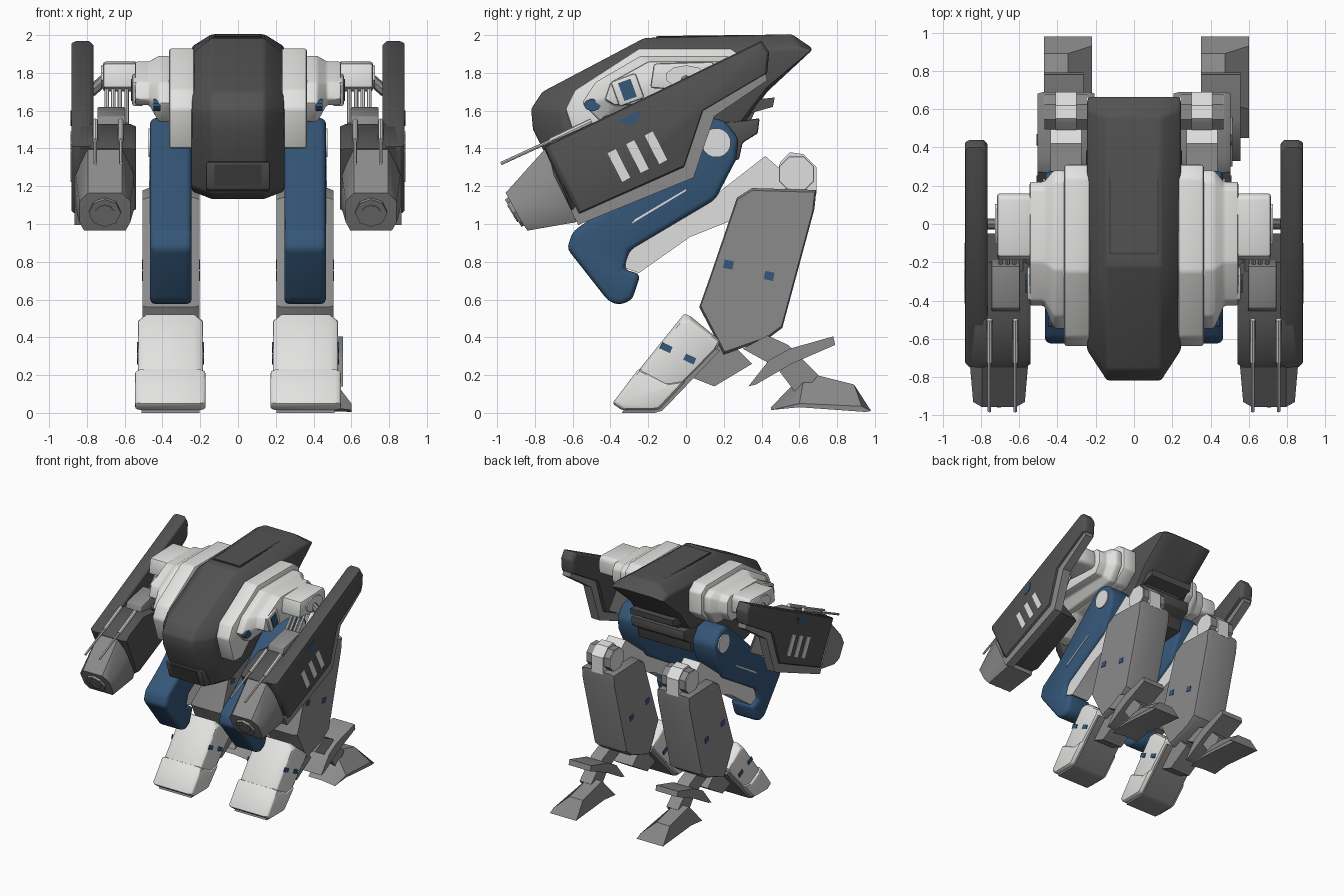
import bpy, bmesh, math
from mathutils import Vector


def material(name, r, g, b):
    m = bpy.data.materials.new(name)
    m.diffuse_color = (r, g, b, 1)
    return m


DARK = material("charcoal", 0.085, 0.085, 0.085)
TRIM = material("dark trim", 0.055, 0.055, 0.055)
GREY = material("mid grey", 0.26, 0.26, 0.26)
LIGHT = material("light grey", 0.74, 0.74, 0.74)
WHITE = material("off white", 0.76, 0.76, 0.75)
BLUE = material("navy blue", 0.035, 0.095, 0.19)


def finish(name, bm, mat, bevel=0, seg=2, mirror=True):
    bmesh.ops.recalc_face_normals(bm, faces=bm.faces)
    if bevel:
        edges = [e for e in bm.edges if e.is_manifold and e.calc_face_angle() > 0.4]
        bmesh.ops.bevel(bm, geom=edges, offset=bevel, segments=seg, profile=0.5,
                        affect='EDGES', clamp_overlap=True)
    me = bpy.data.meshes.new(name)
    bm.to_mesh(me)
    bm.free()
    me.materials.append(mat)
    ob = bpy.data.objects.new(name, me)
    bpy.context.collection.objects.link(ob)
    if mirror:
        ob.modifiers.new("Mirror", 'MIRROR').use_mirror_merge = False
    bpy.ops.object.select_all(action='DESELECT')
    ob.select_set(True)
    bpy.context.view_layer.objects.active = ob
    bpy.ops.object.shade_smooth_by_angle(angle=math.radians(33))
    return ob


def loft(name, sections, mat, **kw):
    """Join (x, [(y, z)...]) sections into a closed solid."""
    bm = bmesh.new()
    rings = [[bm.verts.new((x, y, z)) for y, z in p] for x, p in sections]
    for a, b in zip(rings, rings[1:]):
        for i in range(len(a)):
            j = (i + 1) % len(a)
            bm.faces.new((a[i], a[j], b[j], b[i]))
    bm.faces.new(rings[0])
    bm.faces.new(rings[-1])
    return finish(name, bm, mat, **kw)


def shrink(p, s):
    cy, cz = sum(q[0] for q in p) / len(p), sum(q[1] for q in p) / len(p)
    return [(cy + (y - cy) * s, cz + (z - cz) * s) for y, z in p]


def prism(name, x0, x1, p, mat, cham=0, s=0.9, **kw):
    if cham:
        sec = [(x0, shrink(p, s)), (x0 + cham, p), (x1 - cham, p), (x1, shrink(p, s))]
    else:
        sec = [(x0, p), (x1, p)]
    return loft(name, sec, mat, **kw)


def hull(name, pts, mat, **kw):
    bm = bmesh.new()
    for p in pts:
        bm.verts.new(p)
    bmesh.ops.convex_hull(bm, input=bm.verts)
    bmesh.ops.dissolve_limit(bm, angle_limit=0.02, verts=bm.verts, edges=bm.edges)
    return finish(name, bm, mat, **kw)


def rod(name, a, b, r, mat, n=8):
    a, b = Vector(a), Vector(b)
    q = (b - a).to_track_quat('Z', 'Y')
    bm = bmesh.new()
    bmesh.ops.create_cone(bm, cap_ends=True, segments=n, radius1=r, radius2=r, depth=(b - a).length)
    for v in bm.verts:
        v.co = q @ v.co + (a + b) / 2
    return finish(name, bm, mat)


def circle(cy, cz, r, n, ry=None):
    return [(cy + (ry or r) * math.cos((i + .5) * math.tau / n),
             cz + r * math.sin((i + .5) * math.tau / n)) for i in range(n)]


def tilted(cy, cz, hu, hv, deg):
    c, s = math.cos(math.radians(deg)), math.sin(math.radians(deg))
    return [(cy + u * c - v * s, cz + u * s + v * c)
            for u, v in ((-hu, -hv), (hu, -hv), (hu, hv), (-hu, hv))]


# Main hull with rounded top and narrowed nose
mid = [(0.56, 2.005), (-0.22, 1.985), (-0.76, 1.7), (-0.82, 1.61), (-0.81, 1.5), (-0.64, 1.16),
       (-0.52, 1.13), (0.2, 1.38), (0.43, 1.7), (0.67, 1.93)]
side = [(0.59, 1.94), (-0.2, 1.9), (-0.6, 1.68), (-0.66, 1.6), (-0.65, 1.5), (-0.54, 1.2),
        (-0.44, 1.17), (0.2, 1.42), (0.43, 1.72), (0.67, 1.92)]
loft("hull", [(-0.245, side), (-0.14, mid), (0.14, mid), (0.245, side)], DARK,
     bevel=0.015, mirror=False)
prism("hull_top_panel", -0.13, 0.13, [(0.52, 1.99), (-0.16, 1.98), (-0.16, 1.992), (0.52, 2.0)],
      TRIM, mirror=False)
prism("hull_top_panel_inset", -0.12, 0.12, [(0.51, 1.99), (-0.15, 1.98), (-0.15, 1.995), (0.51, 2.003)],
      DARK, mirror=False)
prism("chin_box", -0.17, 0.17, [(-0.74, 1.33), (-0.69, 1.18), (-0.5, 1.16), (-0.5, 1.33)], DARK,
      bevel=0.012, mirror=False)
prism("chin_intake", -0.125, 0.125, [(-0.741, 1.315), (-0.703, 1.205), (-0.69, 1.205), (-0.73, 1.315)],
      TRIM, mirror=False)

# Rear vents and pelvis
prism("rear_upper_fin", -0.2, 0.2, [(0.0, 1.62), (0.2, 1.64), (0.47, 1.67), (0.46, 1.62), (0.28, 1.57), (0, 1.55)],
      DARK, mirror=False)
prism("rear_block", -0.17, 0.17, [(0, 1.75), (0.42, 1.72), (0.3, 1.45), (0, 1.4)], DARK, mirror=False)
prism("pelvis", -0.25, 0.25, [(0.0, 1.55), (0.25, 1.54), (0.39, 1.56), (0.38, 1.48), (0.3, 1.43),
                             (0.28, 1.34), (0.0, 1.32)], DARK, bevel=0.01, mirror=False)

# Stepped shoulder armour
inner = [(-0.25, 1.93), (-0.59, 1.71), (-0.64, 1.61), (-0.57, 1.4), (-0.46, 1.4), (-0.3, 1.55),
         (0.2, 1.6), (0.31, 1.7), (0.31, 1.88), (0.24, 1.93)]
prism("shoulder_inner", 0.23, 0.365, inner, WHITE, bevel=0.015)
middle = [(-0.24, 1.89), (-0.48, 1.75), (-0.55, 1.64), (-0.45, 1.54), (0.2, 1.6), (0.28, 1.72), (0.28, 1.85), (0.22, 1.89)]
outer = [(-0.2, 1.86), (-0.4, 1.75), (-0.43, 1.66), (-0.38, 1.63), (0.17, 1.64), (0.22, 1.72), (0.22, 1.82), (0.18, 1.86)]
loft("shoulder_outer", [(0.36, middle), (0.42, middle), (0.47, outer), (0.545, outer)], WHITE, bevel=0.012)
prism("shoulder_badge", 0.41, 0.447, circle(-0.495, 1.63, 0.032, 12, 0.045), BLUE)
prism("shoulder_frame", 0.5, 0.56, tilted(-0.31, 1.71, 0.07, 0.07, 20), WHITE, bevel=0.012)
prism("shoulder_marking", 0.55, 0.566, tilted(-0.31, 1.71, 0.035, 0.05, 20), BLUE)

# Upper arm, cables and elbow block
prism("upper_arm", 0.53, 0.715, [(-0.19, 1.72), (-0.17, 1.85), (0.14, 1.86), (0.16, 1.83), (0.16, 1.72), (0.13, 1.7)],
      WHITE, bevel=0.015)
prism("upper_arm_cap", 0.7, 0.725, circle(0, 1.78, 0.06, 10, 0.11), WHITE)
rod("shield_pivot", (0.7, 0.0, 1.77), (0.78, 0.0, 1.7), 0.03, GREY)
for i in range(4):
    x = 0.59 + i * 0.035
    rod("arm_cable", (x, -0.24, 1.53), (x, -0.08, 1.73), 0.012, LIGHT)
prism("elbow_block", 0.595, 0.745, [(-0.47, 1.48), (-0.44, 1.57), (-0.22, 1.62), (-0.18, 1.45)], GREY, bevel=0.008)

# Arm gun housing and shield
prism("gun_housing", 0.54, 0.86, [(-0.75, 1.4), (-0.71, 1.44), (-0.5, 1.53), (-0.2, 1.5), (-0.05, 1.3), (-0.56, 1.06), (-0.6, 1.06)],
      DARK, cham=0.03, s=0.93)
shield = [(-0.75, 1.41), (0.4, 1.97), (0.44, 1.91), (0.43, 1.8), (0.09, 1.6), (-0.01, 1.3), (-0.57, 1.05)]
loft("shield", [(0.765, shrink(shield, 0.95)), (0.785, shield), (0.86, shield), (0.882, shrink(shield, 0.97))], DARK, bevel=0.006)
prism("shield_border", 0.79, 0.865, [(-0.61, 1.07), (-0.57, 0.995), (0.04, 1.245), (0.15, 1.57), (0.43, 1.76), (0.42, 1.8), (0.08, 1.62)], GREY)
for i in range(3):
    prism("shield_slot", 0.877, 0.886, tilted(-0.355 + i * 0.098, 1.31 + i * 0.047, 0.024, 0.085, 27), LIGHT)
prism("shield_badge", 0.877, 0.886, [(-0.36, 1.55), (-0.24, 1.6), (-0.25, 1.55), (-0.3, 1.52)], BLUE)

# Muzzle and barrels
muzzle = [(0.705 + s * w, y, z) for s in (-1, 1) for w, y, z in
          ((0.09, -0.735, 1.41), (0.155, -0.7, 1.26), (0.155, -0.61, 1.08), (0.12, -0.58, 1.01),
           (0.09, -0.955, 1.165), (0.135, -0.93, 1.12), (0.135, -0.87, 1.01), (0.11, -0.84, 0.965))]
hull("muzzle", muzzle, GREY)
rod("muzzle_ring", (0.705, -0.82, 1.115), (0.705, -0.915, 1.057), 0.085, GREY, 8)
rod("muzzle_bore", (0.705, -0.82, 1.115), (0.705, -0.92, 1.054), 0.052, GREY, 10)
for x in (0.62, 0.755):
    rod("thin_barrel", (x, -0.98, 1.32), (x, -0.5, 1.54), 0.009, LIGHT)
    rod("barrel_sleeve", (x, -0.72, 1.44), (x, -0.5, 1.545), 0.015, LIGHT)

# Thighs with hip discs
thigh = [(0.05, 1.52), (0.12, 1.565), (0.21, 1.545), (0.28, 1.45), (0.265, 1.34), (0.155, 1.13), (-0.3, 0.86),
         (-0.33, 0.76), (-0.24, 0.735), (-0.285, 0.6), (-0.35, 0.57), (-0.41, 0.59), (-0.63, 0.87), (-0.6, 0.96), (-0.4, 1.1)]
prism("thigh", 0.245, 0.465, thigh, BLUE, bevel=0.03, seg=3)
prism("hip_disc", 0.24, 0.475, circle(0.16, 1.43, 0.078, 16), LIGHT)
prism("thigh_slot", 0.462, 0.469, [(-0.29, 1.0), (-0.27, 1.025), (-0.0, 1.185), (0.0, 1.175)], LIGHT)

# Rear struts and knee joints
prism("leg_strut", 0.275, 0.435, [(-0.33, 0.77), (-0.3, 0.87), (0.15, 1.15), (0.42, 1.36), (0.5, 1.29), (0.53, 1.18),
                                 (0.42, 1.09), (0.02, 0.93), (-0.25, 0.74)], LIGHT)
prism("knee_bracket", 0.3, 0.41, [(0.45, 1.16), (0.5, 1.33), (0.55, 1.38), (0.62, 1.37), (0.69, 1.3), (0.69, 1.16)], LIGHT)
prism("knee_joint", 0.245, 0.465, circle(0.585, 1.265, 0.1, 8), GREY)
prism("knee_cap", 0.24, 0.47, circle(0.585, 1.265, 0.095, 8), LIGHT)

# Shins with side markings
shin = [(0.27, 1.14), (0.35, 1.19), (0.69, 1.18), (0.68, 1.08), (0.51, 0.45), (0.43, 0.39), (0.2, 0.31), (0.07, 0.56), (0.13, 0.73)]
prism("shin", 0.205, 0.505, shin, GREY, cham=0.03, s=0.97)
for y, z in ((0.225, 0.785), (0.44, 0.725)):
    for x in (0.201, 0.501):
        prism("shin_marking", x, x + 0.008, tilted(y, z, 0.025, 0.022, -12), BLUE)

# Ankles and front feet
prism("ankle", 0.26, 0.45, [(0.0, 0.2), (0.15, 0.14), (0.35, 0.26), (0.25, 0.36), (0.05, 0.36)], GREY)
prism("foot_core", 0.205, 0.51, [(0.18, 0.33), (-0.125, 0.012), (-0.165, 0.0), (-0.34, 0.0), (-0.2, 0.2), (0.02, 0.4)], GREY)
foot = [(-0.01, 0.525), (0.02, 0.515), (0.185, 0.38), (0.16, 0.335), (-0.1, 0.07), (-0.28, 0.19)]
foot_side = [(-0.03, 0.48), (0.02, 0.49), (0.175, 0.38), (0.15, 0.335), (-0.1, 0.08), (-0.25, 0.2)]
loft("foot_armour", [(0.185, foot_side), (0.23, foot), (0.485, foot), (0.53, foot_side)], WHITE, bevel=0.01)
prism("toe_armour", 0.172, 0.545, [(-0.25, 0.235), (-0.1, 0.155), (0.0, 0.17), (-0.14, 0.02), (-0.17, 0.015), (-0.34, 0.015), (-0.39, 0.05)],
      WHITE, cham=0.03, s=0.92, bevel=0.012)
for y, z in ((-0.105, 0.345), (0.02, 0.285)):
    for x in (0.18, 0.527):
        prism("foot_marking", x, x + 0.008, tilted(y, z, 0.03, 0.018, -25), BLUE)

# Rear heels, the same way round on both feet
for word, c in (("left", -0.345), ("right", 0.475)):
    prism(word + "_heel_strut", c - 0.07, c + 0.04, [(0.3, 0.34), (0.43, 0.41), (0.54, 0.36), (0.7, 0.2), (0.6, 0.08), (0.48, 0.24)],
          GREY, mirror=False)
    prism(word + "_heel_plate", c - 0.125, c + 0.08, [(0.33, 0.14), (0.44, 0.28), (0.55, 0.34), (0.78, 0.405), (0.79, 0.36), (0.56, 0.26), (0.37, 0.15)],
          GREY, mirror=False)
    top = [(0.45, 0.03), (0.63, 0.215), (0.89, 0.15), (0.98, 0.01), (0.95, 0.015), (0.6, 0.045)]
    low = [(0.45, 0.015), (0.6, 0.05), (0.93, 0.035), (0.98, 0.01), (0.95, 0.005), (0.6, 0.03)]
    loft(word + "_heel_pad", [(c - 0.125, top), (c, top), (c + 0.125, low)], GREY, mirror=False)
